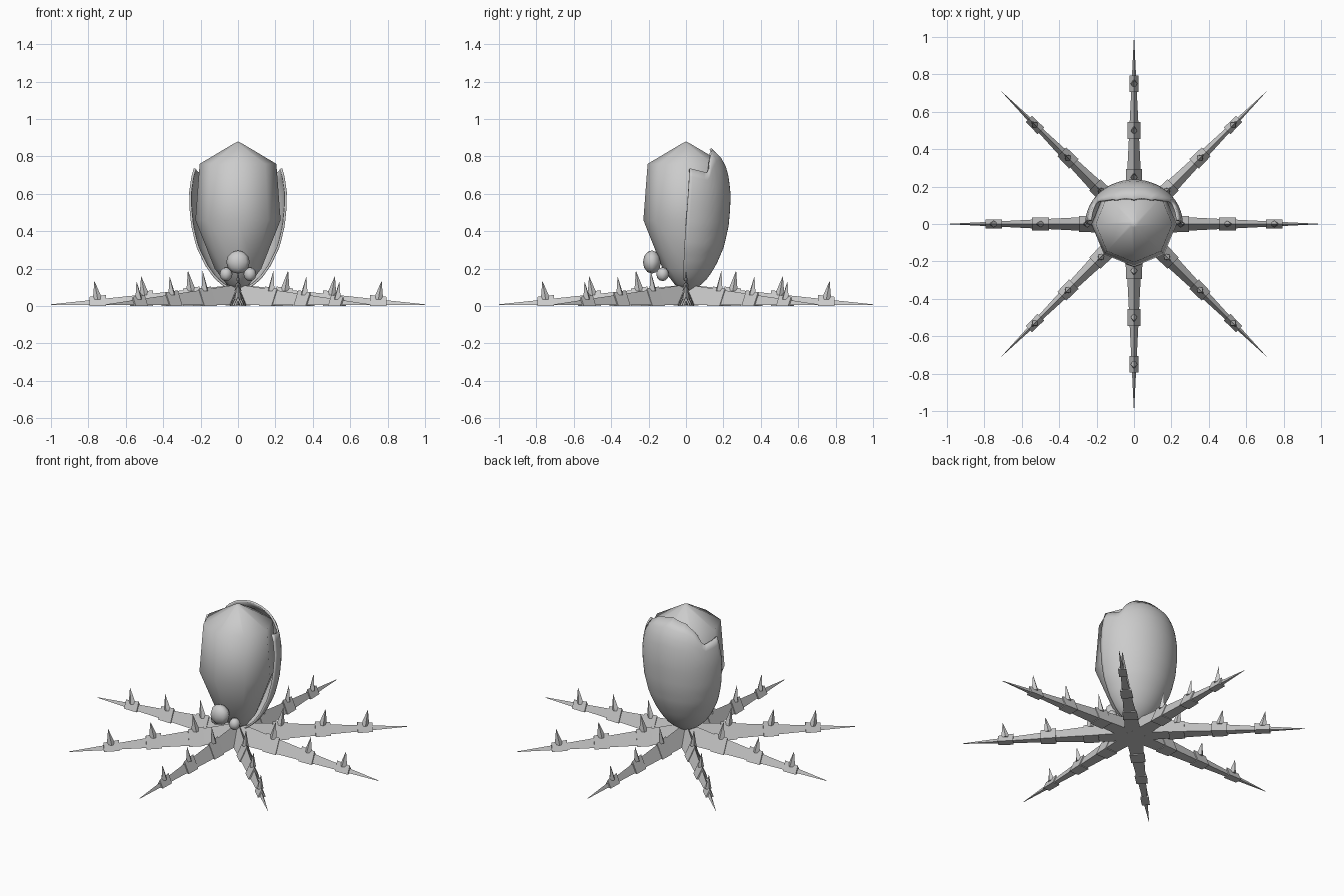
import bpy, bmesh
from math import sin, cos, pi, radians
from mathutils import Vector, Matrix

if "Cube" in bpy.data.objects:
    bpy.data.objects.remove(bpy.data.objects["Cube"])


def add_mesh(name, verts, faces, angle=None):
    bm = bmesh.new()
    vs = [bm.verts.new(v) for v in verts]
    for f in faces:
        bm.faces.new([vs[i] for i in f])
    bmesh.ops.remove_doubles(bm, verts=bm.verts, dist=1e-5)
    bmesh.ops.recalc_face_normals(bm, faces=bm.faces)
    me = bpy.data.meshes.new(name)
    bm.to_mesh(me)
    bm.free()
    ob = bpy.data.objects.new(name, me)
    bpy.context.collection.objects.link(ob)
    if angle:
        smooth(ob, angle)
    return ob


def smooth(ob, angle):
    bpy.ops.object.select_all(action='DESELECT')
    ob.select_set(True)
    bpy.context.view_layer.objects.active = ob
    bpy.ops.object.shade_smooth_by_angle(angle=radians(angle))


def lerp(table, t):
    for (a, va), (b, vb) in zip(table, table[1:]):
        if t <= b:
            return va + (vb - va) * max(0, (t - a) / (b - a))
    return table[-1][1]


# Head: eight-sided smooth bulb
N = 8
prof = [(.87, .02), (.76, .205), (.46, .228), (.2, .125), (.115, .06)]
verts = [(r * cos(2 * pi * i / N), r * sin(2 * pi * i / N), z)
         for z, r in prof for i in range(N)]
faces = [(j * N + i, j * N + (i + 1) % N, (j + 1) * N + (i + 1) % N, (j + 1) * N + i)
         for j in range(len(prof) - 1) for i in range(N)]
top, bottom = len(verts), len(verts) + 1
verts += [(0, 0, .88), (0, 0, .08)]
for i in range(N):
    faces.append((i, (i + 1) % N, top))
    k = (len(prof) - 1) * N
    faces.append((k + i, k + (i + 1) % N, bottom))
add_mesh("head", verts, faces, 80)

# Back shell: half bowl with an uneven rim
shell_r = [(.08, .01), (.1, .055), (.15, .11), (.22, .155), (.32, .198), (.43, .222), (.53, .231),
           (.61, .232), (.69, .222), (.74, .209), (.78, .19), (.81, .167), (.84, .13)]
rim = [(0, .735), (29, .71), (38, .78), (54, .82), (90, .84)]
C, R = 40, 20
verts = []
for i in range(C + 1):
    u = i / C
    deg = 180 * u
    zt = lerp(rim, min(deg, 180 - deg))
    for j in range(R + 1):
        v = j / R
        z = .08 + (zt - .08) * v ** 1.3
        r = lerp(shell_r, z)
        lo = -9 + 14 * v
        a = radians(lo + (180 - 2 * lo) * u)
        verts.append((1.1 * r * cos(a), r * sin(a), z))
faces = [(i * (R + 1) + j, (i + 1) * (R + 1) + j, (i + 1) * (R + 1) + j + 1, i * (R + 1) + j + 1)
         for i in range(C) for j in range(R)]
shell = add_mesh("back_shell", verts, faces, 40)
solid = shell.modifiers.new("thickness", 'SOLIDIFY')
solid.thickness = .012
solid.offset = 0


# Three eyes
def eye(name, loc, scale):
    bpy.ops.mesh.primitive_uv_sphere_add(segments=8, ring_count=6, radius=1, location=loc)
    ob = bpy.context.object
    ob.name = name
    ob.scale = scale
    smooth(ob, 80)


eye("centre_eye", (0, -.182, .235), (.063, .048, .062))
for s in (-1, 1):
    eye("side_eye", (s * .064, -.125, .17), (.034, .034, .037))


# Legs: triangular tapered spike with collars and thorns
def wedge(name, stations, angle):
    verts = []
    for r, w, lo, hi in stations:
        verts += [(r, -w, lo), (r, w, lo), (r, 0, hi)]
    faces = [(0, 1, 2), (3, 4, 5), (0, 1, 4, 3), (1, 2, 5, 4), (2, 0, 3, 5)]
    ob = add_mesh(name, verts, faces)
    ob.rotation_euler.z = angle


def thorn(name, r, z, tip_r, tip_z, rad, angle):
    base = [(r + rad * cos(2 * pi * i / 4), rad * .7 * sin(2 * pi * i / 4), z) for i in range(4)]
    faces = [(i, (i + 1) % 4, 4) for i in range(4)] + [(3, 2, 1, 0)]
    ob = add_mesh(name, base + [(tip_r, 0, tip_z)], faces)
    ob.rotation_euler.z = angle


for n in range(8):
    a = n * pi / 4
    wedge("leg", [(0, .05, .004, .115), (1.0, .0006, .006, .009)], a)
    for r, w, h, tip in ((.25, .045, .1, .19), (.5, .036, .08, .16), (.75, .025, .055, .135)):
        wedge("leg_collar", [(r - .045, w, 0, h + .004), (r + .045, w * .93, 0, h - .006)], a)
        thorn("leg_thorn", r, h - .02, r + .018, tip, .026, a)
